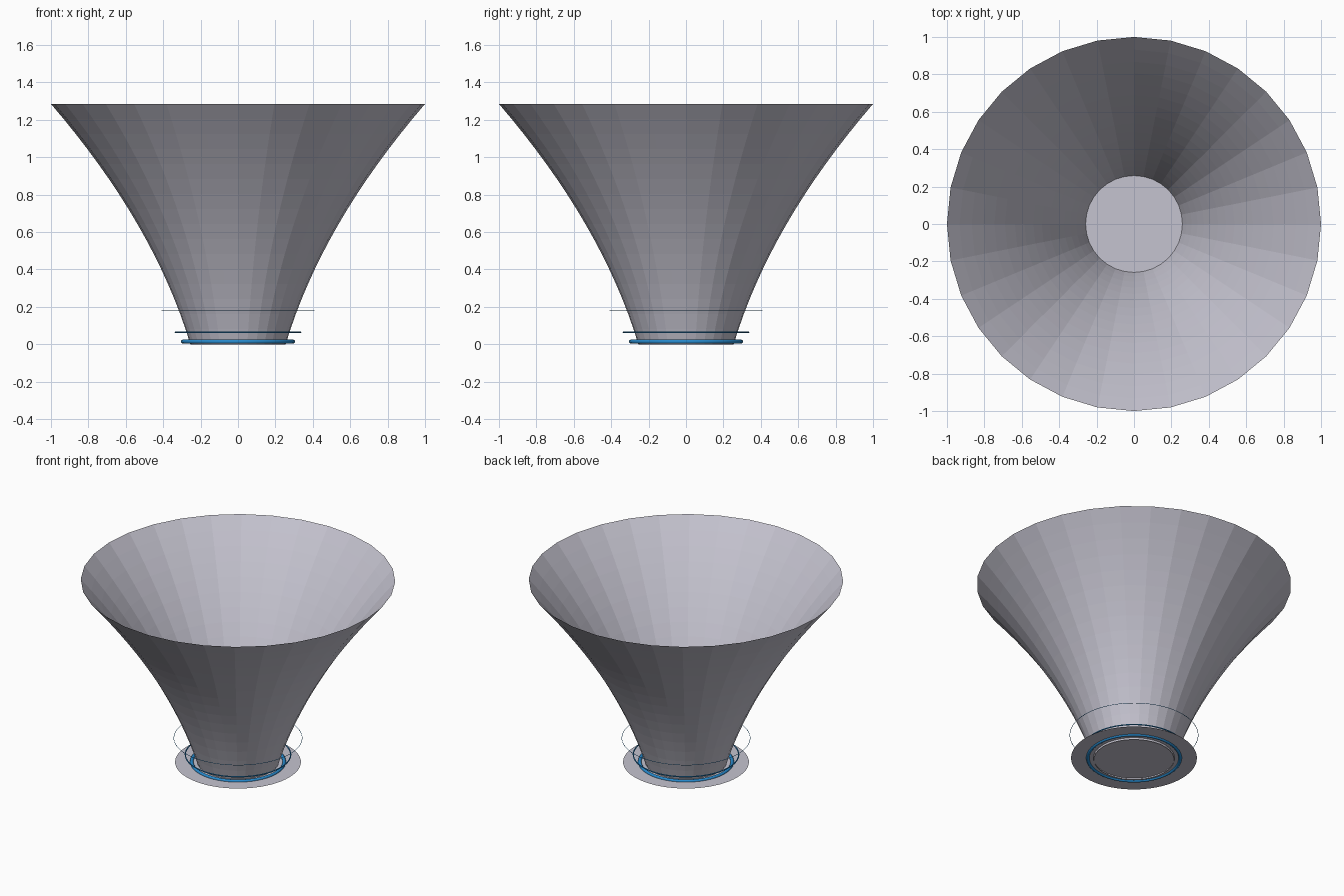
import bpy, bmesh, math

if "Cube" in bpy.data.objects:
    bpy.data.objects.remove(bpy.data.objects["Cube"])


def material(name, rgb):
    m = bpy.data.materials.new(name)
    m.diffuse_color = (*rgb, 1)
    m.use_nodes = True
    m.node_tree.nodes["Principled BSDF"].inputs["Base Color"].default_value = m.diffuse_color
    return m


GREY = material("pale grey", (0.56, 0.55, 0.63))
BLUE = material("bright blue", (0.02, 0.25, 0.60))


def add_object(name, bm, mat):
    mesh = bpy.data.meshes.new(name)
    bm.to_mesh(mesh)
    bm.free()
    mesh.materials.append(mat)
    obj = bpy.data.objects.new(name, mesh)
    bpy.context.collection.objects.link(obj)
    return obj


# flared open cone: 32 flat sides, radius grows quadratically with height
HEIGHT, ROWS, SIDES = 1.285, 16, 32
bm = bmesh.new()
rings = []
for i in range(ROWS + 1):
    z = HEIGHT * i / ROWS
    r = 0.255 + 0.30 * z + 0.2177 * z * z
    rings.append([bm.verts.new((r * math.cos(2 * math.pi * k / SIDES),
                                r * math.sin(2 * math.pi * k / SIDES), z))
                  for k in range(SIDES)])
for lo, hi in zip(rings, rings[1:]):
    for k in range(SIDES):
        n = (k + 1) % SIDES
        bm.faces.new((lo[k], lo[n], hi[n], hi[k]))
add_object("flared_cone", bm, GREY)

# thin base disc
bm = bmesh.new()
bmesh.ops.create_circle(bm, cap_ends=True, segments=64, radius=0.40)
disc = add_object("base_disc", bm, GREY)
disc.location.z = 0.012


# glowing rings around the foot, thinner as they rise
def ring(name, radius, thick, z):
    bpy.ops.mesh.primitive_torus_add(major_radius=radius, minor_radius=thick,
                                     major_segments=64, minor_segments=10,
                                     location=(0, 0, z))
    obj = bpy.context.object
    obj.name = name
    obj.data.materials.append(BLUE)
    bpy.ops.object.shade_smooth()


ring("lower_ring", 0.294, 0.011, 0.014)
ring("middle_ring", 0.335, 0.004, 0.064)
ring("upper_ring", 0.408, 0.0015, 0.18)
